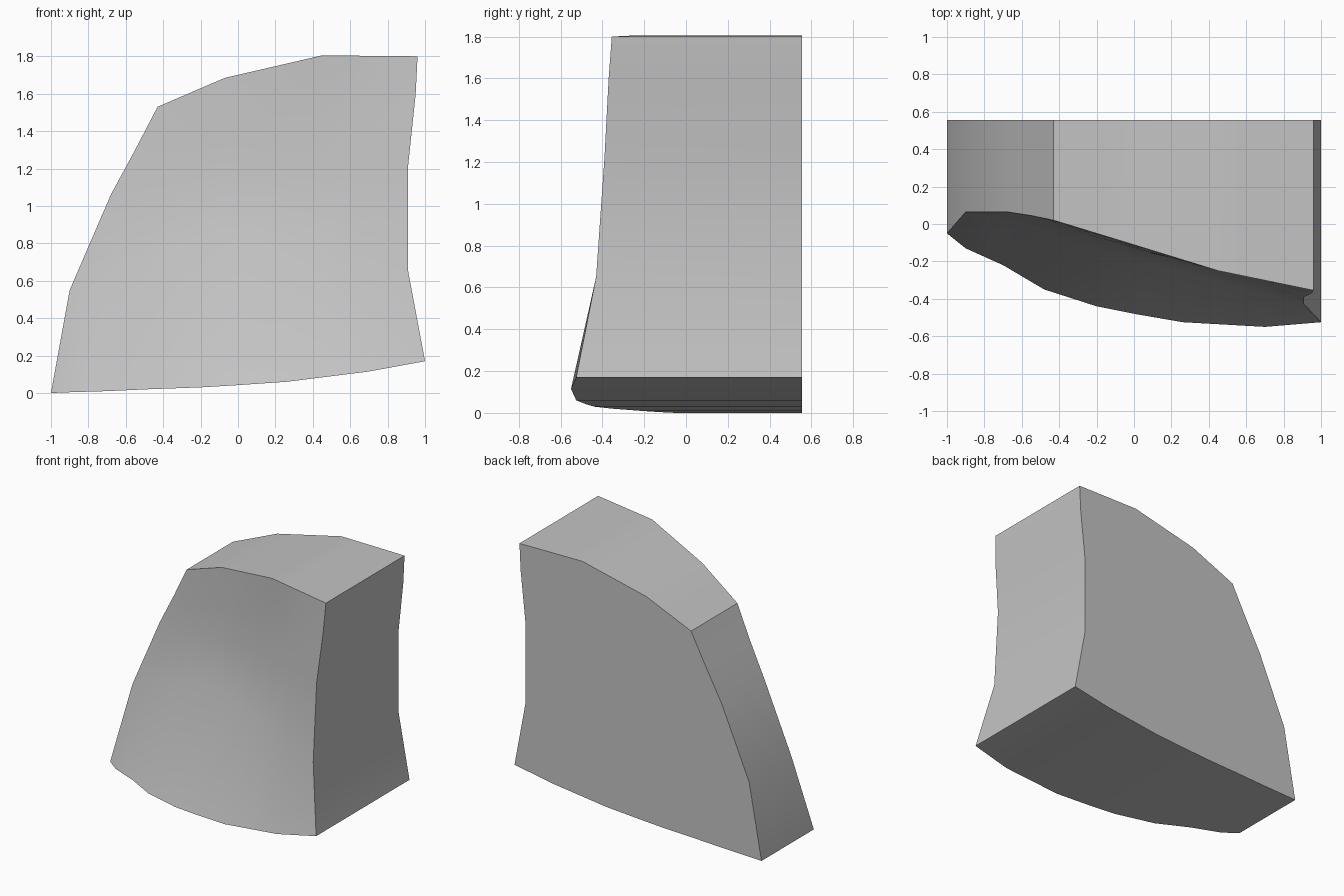
import bpy, bmesh, math

cube = bpy.data.objects.get("Cube")
if cube:
    bpy.data.objects.remove(cube, do_unlink=True)

BACK_Y = 0.555

# Front surface rows from bottom to top, each a short polyline of (u, x, y, z)
COLUMNS = [0, .05, .1, .15, .26, .4, .5, .63, .73, .85, 1]
ROWS = [
    [(0, -1, -.05, 0), (.05, -.9, -.13, .004), (.15, -.7, -.22, .01),
     (.26, -.48, -.35, .02), (.4, -.2, -.44, .03), (.5, 0, -.48, .042),
     (.63, .26, -.525, .06), (.85, .7, -.55, .115), (1, 1, -.525, .17)],
    [(0, -.9, .065, .55), (.4, -.1, -.155, .85), (1, .91, -.43, .65)],
    [(0, -.68, .065, 1.06), (.5, .06, -.15, 1.2), (1, .91, -.39, 1.22)],
    [(0, -.55, .045, 1.3), (.5, .2, -.18, 1.48), (1, .95, -.37, 1.6)],
    [(0, -.43, .02, 1.53), (.26, -.07, -.09, 1.685),
     (.63, .45, -.25, 1.805), (1, .96, -.355, 1.8)],
]


def sample(row, u):
    """Point on a polyline row at parameter u."""
    for a, b in zip(row, row[1:]):
        if u <= b[0]:
            t = (u - a[0]) / (b[0] - a[0])
            return [p + (q - p) * t for p, q in zip(a[1:], b[1:])]
    return row[-1][1:]


# Sculpted front face
bm = bmesh.new()
grid = [[bm.verts.new(sample(row, u)) for u in COLUMNS] for row in ROWS]
for low, high in zip(grid, grid[1:]):
    for i in range(len(COLUMNS) - 1):
        bm.faces.new((low[i], low[i + 1], high[i + 1], high[i]))

# Side walls run straight back from the outline, closed by a flat back
outline = (grid[0] + [r[-1] for r in grid[1:]] + grid[-1][-2::-1]
           + [r[0] for r in grid[-2:0:-1]])
back = [bm.verts.new((v.co.x, BACK_Y, v.co.z)) for v in outline]
for i in range(len(outline)):
    j = (i + 1) % len(outline)
    bm.faces.new((outline[j], outline[i], back[i], back[j]))
bm.faces.new(back)
bmesh.ops.recalc_face_normals(bm, faces=bm.faces)

mesh = bpy.data.meshes.new("carved_block")
bm.to_mesh(mesh)
bm.free()
block = bpy.data.objects.new("carved_block", mesh)
bpy.context.collection.objects.link(block)

# Plain grey finish
grey = bpy.data.materials.new("light_grey")
grey.use_nodes = True
colour = (0.55, 0.55, 0.55, 1)
grey.diffuse_color = colour
grey.node_tree.nodes["Principled BSDF"].inputs["Base Color"].default_value = colour
mesh.materials.append(grey)

bpy.ops.object.select_all(action='DESELECT')
block.select_set(True)
bpy.context.view_layer.objects.active = block
bpy.ops.object.shade_smooth_by_angle(angle=math.radians(30))
